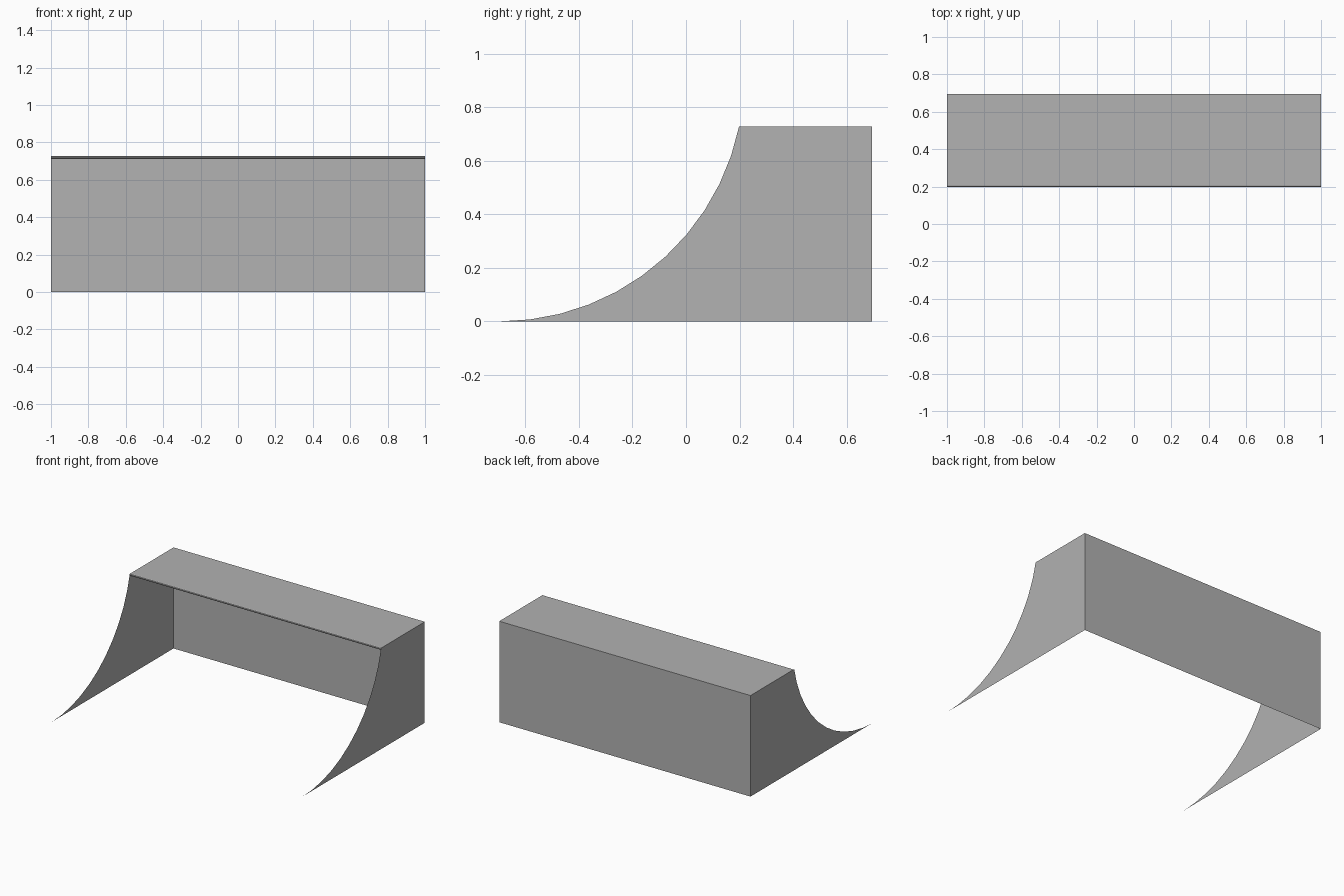
import bpy
import bmesh
from math import sin, cos, pi, radians

cube = bpy.data.objects.get("Cube")
if cube:
    bpy.data.objects.remove(cube, do_unlink=True)

HALF_WIDTH, FRONT, BACK, HEIGHT = 1.0, -0.695, 0.695, 0.727
RADIUS, SWEEP, STEPS = 0.912, radians(78.3), 11
LIP_RADIUS, LIP_SIDES = 0.008, 8

grey = bpy.data.materials.new("plain grey")
grey.use_nodes = True
colour = (0.445, 0.445, 0.445, 1)
grey.diffuse_color = colour
grey.node_tree.nodes["Principled BSDF"].inputs["Base Color"].default_value = colour


def finish(name, bm):
    mesh = bpy.data.meshes.new(name)
    bm.to_mesh(mesh)
    bm.free()
    mesh.materials.append(grey)
    obj = bpy.data.objects.new(name, mesh)
    bpy.context.scene.collection.objects.link(obj)


def side_panel(name, x):
    """Flat sheet in the YZ plane, facing outwards."""
    bm = bmesh.new()
    outline = profile if x > 0 else profile[::-1]
    bm.faces.new([bm.verts.new((x, y, z)) for y, z in outline])
    finish(name, bm)


def sheet_across(name, points, closed=False):
    """Sweep a YZ profile over the full width."""
    bm = bmesh.new()
    rows = [[bm.verts.new((x, y, z)) for x in (-HALF_WIDTH, HALF_WIDTH)]
            for y, z in points]
    pairs = list(zip(rows, rows[1:]))
    if closed:
        pairs.append((rows[-1], rows[0]))
    for a, b in pairs:
        bm.faces.new((a[0], a[1], b[1], b[0]))
    finish(name, bm)


# Circular ramp outline, then the deck and back edges
angles = [SWEEP * i / STEPS for i in range(STEPS + 1)]
curve = [(FRONT + RADIUS * sin(a), RADIUS * (1 - cos(a))) for a in angles]
edge_y = curve[-1][0]
curve[-1] = (edge_y, HEIGHT)
profile = [(BACK, 0), (BACK, HEIGHT)] + curve[::-1]

# Open-fronted shell
side_panel("left_side", HALF_WIDTH)
side_panel("right_side", -HALF_WIDTH)
sheet_across("back_wall", [(BACK, HEIGHT), (BACK, 0)])

# Deck and the thin rail along its front edge
lip_y, lip_z = edge_y + LIP_RADIUS, HEIGHT - LIP_RADIUS
sheet_across("deck", [(lip_y, HEIGHT), (BACK, HEIGHT)])
ring = [-2 * pi * i / LIP_SIDES for i in range(LIP_SIDES)]
sheet_across("front_rail", [(lip_y + LIP_RADIUS * cos(a), lip_z + LIP_RADIUS * sin(a))
                            for a in ring], closed=True)
